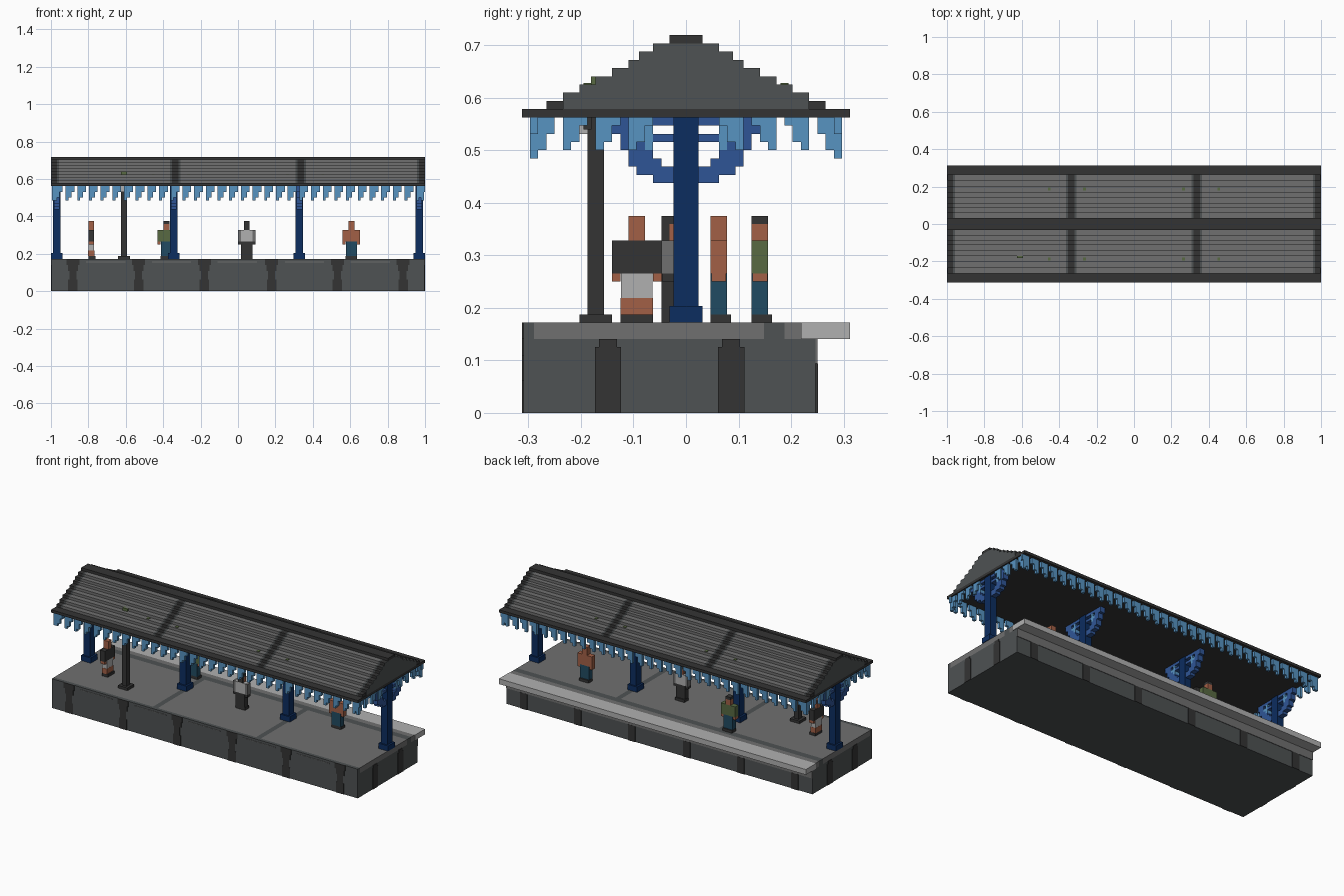
import bpy, bmesh, math
from mathutils import Matrix

if "Cube" in bpy.data.objects:
    bpy.data.objects.remove(bpy.data.objects["Cube"])

U = 1 / 64  # block size; all positions below are in blocks


def colour(name, code):
    rgb = [int(code[i:i + 2], 16) / 255 for i in (0, 2, 4)]
    rgba = [((c + 0.055) / 1.055) ** 2.4 for c in rgb] + [1]
    m = bpy.data.materials.new(name)
    m.use_nodes = True
    m.diffuse_color = rgba
    m.node_tree.nodes["Principled BSDF"].inputs["Base Color"].default_value = rgba
    return m


GREY = colour("mid grey", "707070")
DARK = colour("dark grey", "4e5253")
COAL = colour("charcoal", "343434")
LIGHT = colour("light grey", "b0b0b0")
NAVY = colour("navy blue", "0c2d60")
BLUE = colour("mid blue", "2f5596")
SKY = colour("light blue", "5793c1")
SKIN = colour("skin", "a26046")
GREEN = colour("olive green", "586a42")
TEAL = colour("teal", "214b62")


def part(name, boxes):
    """One object from boxes (material, x0, x1, y0, y1, z0, z1)."""
    mesh = bpy.data.meshes.new(name)
    bm = bmesh.new()
    mats = []
    for mat, x0, x1, y0, y1, z0, z1 in boxes:
        if mat not in mats:
            mats.append(mat)
            mesh.materials.append(mat)
        mid = ((x0 + x1) / 2 * U, (y0 + y1) / 2 * U, (z0 + z1) / 2 * U)
        size = ((x1 - x0) * U, (y1 - y0) * U, (z1 - z0) * U, 1)
        new = bmesh.ops.create_cube(bm, size=1, matrix=Matrix.Translation(mid) @ Matrix.Diagonal(size))
        for f in {f for v in new["verts"] for f in v.link_faces}:
            f.material_index = mats.index(mat)
    bm.to_mesh(mesh)
    bm.free()
    ob = bpy.data.objects.new(name, mesh)
    bpy.context.collection.objects.link(ob)
    return ob


# Platform: wall, paving slabs with seams, overhanging light edge
E = 63.8
part("platform_body", [(DARK, -E, E, -19.8, 15.8, 0, 9),
                       (GREY, -E, E, 15.8, 16, 6, 9)])
paving = [(DARK, -E, E, -19.8, -18.5, 9, 11), (DARK, -E, E, 9.5, 12, 9, 11),
          (GREY, -E, E, 12, 14, 9, 11)]
for a, b in ((-E, -22.5), (-20.5, 20.5), (22.5, E)):
    paving.append((GREY, a, b, -18.5, 9.5, 9, 11))
for s in (-21.5, 21.5):
    paving.append((DARK, s - 1, s + 1, -18.5, 9.5, 9, 11))
part("paving", paving)
part("platform_edge", [(LIGHT, -64, 64, 14, 20, 9, 11)])

# Wall pillars and thin highlight lines, as plates
pillars, lines = [], []
for x in (-56.5, -34, -11.5, 11.5, 34, 56.5):
    for w, z0, z1 in ((1.6, 0, 4), (1.2, 4, 7), (1.7, 7, 9), (2.2, 9, 11)):
        pillars.append((COAL, x - w, x + w, -20, -19.8, z0, z1))
    pillars.append((COAL, x - 1.5, x + 1.5, 15.8, 16.05, 0, 6))
    if x < 56:
        lines.append((GREY, x + 4.5, x + 18, -19.95, -19.8, 9.9, 10.1))
for s in (-1, 1):
    for y in (-9.5, 5.5):
        for w, z0, z1 in ((1.6, 0, 8), (1.1, 8, 9)):
            x0, x1 = sorted((s * E, s * 64))
            pillars.append((COAL, x0, x1, y - w, y + w, z0, z1))
part("wall_pillars", pillars)
part("wall_lines", lines)

# Stepped roof with ribs, panel borders and gable plates
RIBS = ((COAL, -E, -62), (COAL, -22.6, -20.4), (COAL, 20.4, 22.6), (COAL, 62, E))
PANELS = ((-62, -22.6), (-20.4, 20.4), (22.6, 62))
roof, gables = [], []
STEPS = (17, 15, 13, 11, 9, 7, 5.7, 4)
for i, hw in enumerate(STEPS):
    z = 37 + i
    strips = list(RIBS)
    for a, b in PANELS:
        strips += [(DARK, a, a + .7), (GREY, a + .7, b - .7), (DARK, b - .7, b)]
    roof += [(m, a, b, -hw, hw, z, z + 1) for m, a, b in strips]
    w = min(hw, 15)
    gables += [(DARK, -64, -E, -w, w, z, z + 1), (DARK, E, 64, -w, w, z, z + 1)]
part("roof_steps", roof)
part("gables", gables)
part("roof_eaves", [(COAL, -64, 64, -20, 20, 36, 37)])
part("roof_ridge", [(COAL, -64, 64, -2, 2, 45, 46)])

# Moss spots on the roof
moss = [(GREEN, -40, -38, -11.6, -10.2, 40, 41)]
for x in (-29, -17, 17, 29):
    moss += [(GREEN, x - .5, x + .5, s * 12 - .5, s * 12 + .5, 40, 40.2) for s in (-1, 1)]
part("roof_moss", moss)

# Hanging valance: every four blocks a long tooth, a tip and a short tooth
TEETH = ((0, 1, 31), (1, 2, 32), (2, 3, 34))
sides, ends = [], []
for s in (-1, 1):
    y0, y1 = sorted((s * 18, s * 19))
    for x in range(-63, 63, 4):
        sides += [(SKY, x + a, x + b, y0, y1, z, 36) for a, b, z in TEETH]
    x0, x1 = sorted((s * 62.6, s * 63.6))
    for y in range(3, 19, 4):
        for t in (-1, 1):
            for a, b, z in TEETH:
                ya, yb = sorted((t * (22 - y - a), t * (22 - y - b)))
                ends.append((SKY, x0, x1, ya, yb, z + (y > 4), 36))
part("valance_sides", sides)
part("valance_ends", ends)

# Columns with arched brackets and a small lattice
for n, x in enumerate((-62, -22, 21, 62)):
    part(f"column_{n + 1}", [(NAVY, x - 1.3, x + 1.3, -1.5, 1.5, 13, 36),
                             (NAVY, x - 2, x + 2, -2, 2, 11, 13)])
    cells = []
    for j in range(1, 9):
        for k in range(28, 36):
            r = math.hypot(j + .5, 36 - k - .5)
            if 6.2 < r < 8.7 or (k == 35 and r < 8):
                mat = BLUE
            elif r <= 6.2 and (k == 33 or j == 4):
                mat = SKY if j > 3 else BLUE
            else:
                continue
            for y in (j, -j - 1):
                cells.append((mat, x - 1, x + 1, y, y + 1, k, k + 1))
    part(f"bracket_{n + 1}", cells)

# Lamp post
part("lamp_post", [(COAL, -40, -38, -12, -10, 12, 36), (COAL, -41, -37, -13, -9, 11, 12),
                   (COAL, -41.5, -36.5, -12.5, -11.5, 34.5, 36)])
part("lamp", [(LIGHT, -40, -38, -13, -12, 34, 36)])


def person(name, x, y, top, sleeve, hand, legs, hair, cap, turned=False):
    """Blocky figure facing +y, or +x when turned."""
    b = [(COAL, -2, 2, -1, 1.5, 11, 12), (legs, -1.9, 1.9, -1, 1, 12, 17),
         (top, -2, 2, -1, 1, 17, 21), (SKIN, -1, 1, -1 + cap, 1, 21, 23 if hair else 24)]
    if cap:
        b.append((hair, -1, 1, -1, -1 + cap, 21, 23))
    if hair:
        b.append((hair, -1, 1, -1, 1, 23, 24))
    for s in (-3, 2):
        b += [(sleeve, s, s + 1, -1, 1, 17, 21), (hand, s, s + 1, -.9, .9, 16, 17)]
    if legs == LIGHT:  # skirt above bare legs
        b.append((SKIN, -1.95, 1.95, -1.05, 1.05, 12, 14))
    if turned:
        b = [(m, y0, y1, -x1, -x0, z0, z1) for m, x0, x1, y0, y1, z0, z1 in b]
    ob = part(name, b)
    ob.location = (x * U, y * U, 0)


person("person_in_skirt", -50.2, -6, COAL, COAL, SKIN, LIGHT, None, 0, True)
person("person_in_grey", 3, -2, LIGHT, GREY, COAL, COAL, COAL, 1)
person("person_in_orange", 38.8, 4, SKIN, SKIN, SKIN, TEAL, None, 0)
person("person_in_green", -24.5, 9, GREEN, GREEN, SKIN, TEAL, COAL, 0)
